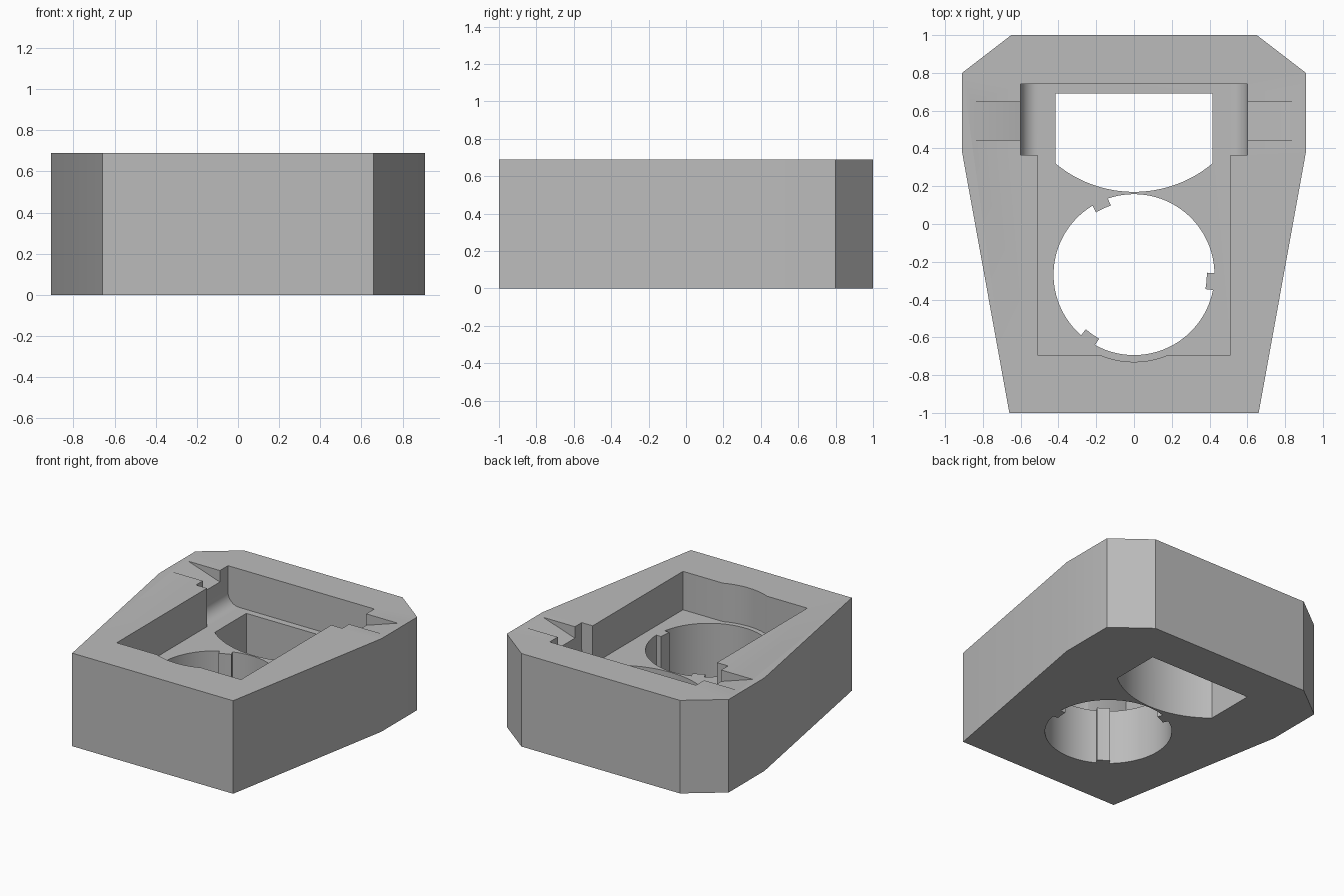
import bpy, bmesh, math

HEIGHT = 0.69
FLOOR = 0.405
ABOVE = 0.85
HOLE_Y = -0.268

if "Cube" in bpy.data.objects:
    bpy.data.objects.remove(bpy.data.objects["Cube"], do_unlink=True)

grey = bpy.data.materials.new("plain_grey")
grey.use_nodes = True
colour = (0.5, 0.5, 0.5, 1)
grey.diffuse_color = colour
grey.node_tree.nodes["Principled BSDF"].inputs["Base Color"].default_value = colour


def prism(name, profile, start, end, axis="z"):
    """Extrude a closed profile along z (xy profile) or along y (xz profile)."""
    place = (lambda a, b, c: (a, b, c)) if axis == "z" else (lambda a, b, c: (a, c, b))
    bm = bmesh.new()
    low = [bm.verts.new(place(a, b, start)) for a, b in profile]
    high = [bm.verts.new(place(a, b, end)) for a, b in profile]
    bm.faces.new(low)
    bm.faces.new(high)
    for i in range(len(low)):
        j = (i + 1) % len(low)
        bm.faces.new((low[i], low[j], high[j], high[i]))
    bmesh.ops.recalc_face_normals(bm, faces=bm.faces)
    mesh = bpy.data.meshes.new(name)
    bm.to_mesh(mesh)
    bm.free()
    obj = bpy.data.objects.new(name, mesh)
    obj.data.materials.append(grey)
    bpy.context.collection.objects.link(obj)
    return obj


def arc(cx, cy, r, a0, a1, n):
    """Points on an arc, angles in degrees."""
    angles = [math.radians(a0 + (a1 - a0) * i / n) for i in range(n + 1)]
    return [(cx + r * math.cos(a), cy + r * math.sin(a)) for a in angles]


def mirrored(half):
    return half + [(-x, y) for x, y in reversed(half)]


def cut(target, cutter):
    cutter.hide_render = True
    mod = target.modifiers.new("cut", "BOOLEAN")
    mod.operation = "DIFFERENCE"
    mod.solver = "EXACT"
    mod.object = cutter
    bpy.context.view_layer.objects.active = target
    bpy.ops.object.modifier_apply(modifier=mod.name)
    bpy.data.objects.remove(cutter, do_unlink=True)


# Tapered block with chamfered rear corners
body = prism("housing_body", mirrored([(0.66, -1), (0.91, 0.38), (0.91, 0.8), (0.65, 1)]),
             0, HEIGHT)

# Wide rear bay with rounded lower sides
r = 0.09
bay = mirrored(arc(0.6 - r, FLOOR + r, r, -90, 0, 10) + [(0.6, ABOVE)])
cut(body, prism("rear_bay_cutter", bay, 0.365, 0.74, "y"))

# Main pocket, with a round relief in its front wall
cut(body, prism("pocket_cutter", mirrored([(0.51, -0.693), (0.51, 0.6)]), FLOOR, ABOVE))
cut(body, prism("relief_cutter", arc(0, HOLE_Y, 0.462, 180, 360, 40), FLOOR, ABOVE))

# Round through hole with three inward keys
hole = []
for key in (-5, 115, 235):
    hole += arc(0, HOLE_Y, 0.386, key - 6.5, key + 6.5, 2)
    hole += arc(0, HOLE_Y, 0.426, key + 6, key + 114, 28)
cut(body, prism("keyed_hole_cutter", hole, -0.1, 0.55))

# Through window with a curved front edge
half = math.degrees(math.asin(0.415 / 0.65))
window = arc(0, 0.82, 0.65, 270 - half, 270 + half, 24) + [(0.415, 0.69), (-0.415, 0.69)]
cut(body, prism("window_cutter", window, -0.1, 0.55))

# Sloping side slots that deepen toward the bay
for side in (-1, 1):
    ramp = [(side * 0.86, HEIGHT), (side * 0.86, ABOVE), (side * 0.55, ABOVE),
            (side * 0.55, HEIGHT - 0.102), (side * 0.6, HEIGHT - 0.085)]
    cut(body, prism("slot_cutter", ramp, 0.445, 0.645, "y"))

# Smooth the curved walls, keep the edges sharp
bpy.ops.object.select_all(action="DESELECT")
body.select_set(True)
bpy.context.view_layer.objects.active = body
bpy.ops.object.shade_smooth_by_angle(angle=math.radians(25))
